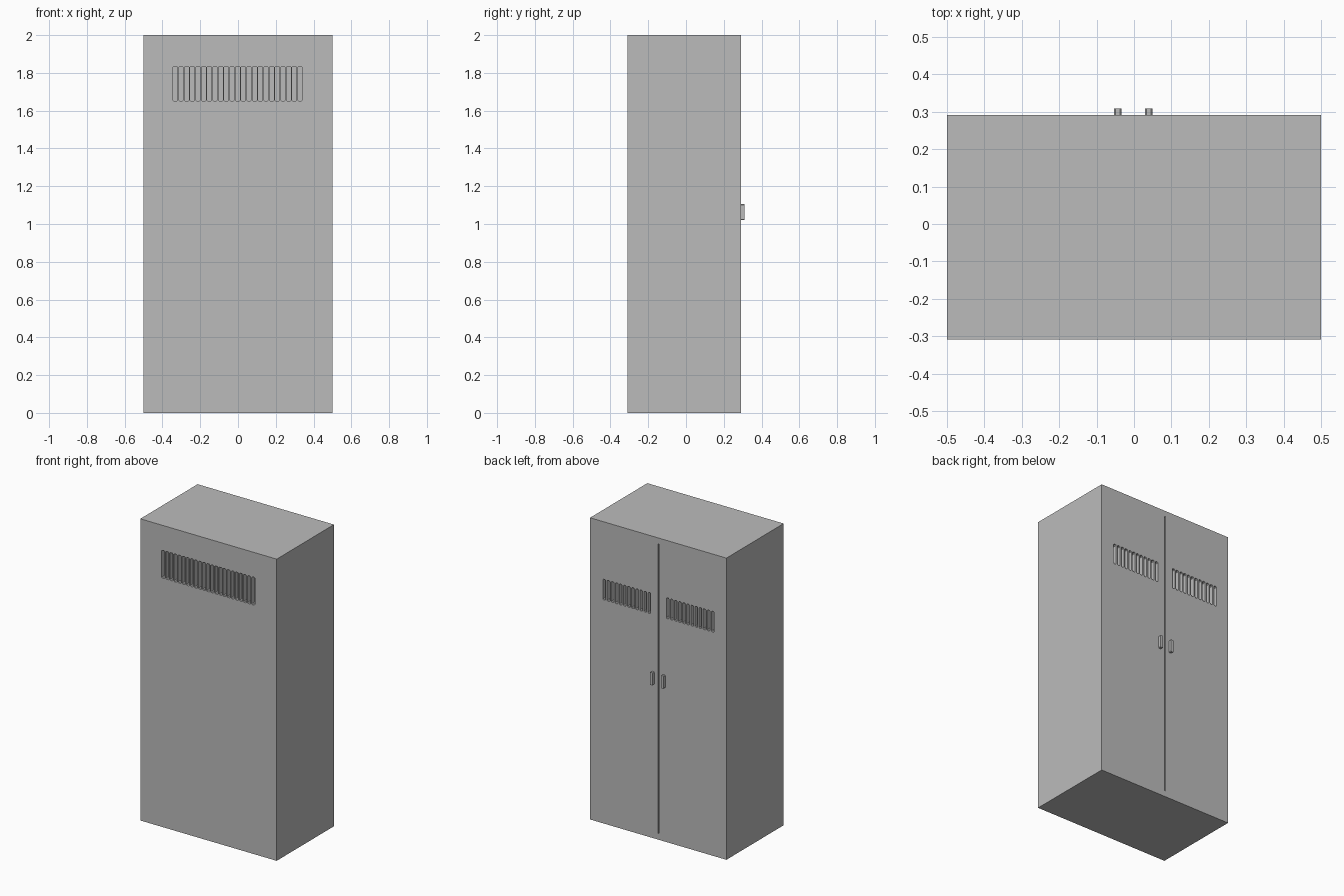
import bpy, bmesh

if "Cube" in bpy.data.objects:
    bpy.data.objects.remove(bpy.data.objects["Cube"])

Y_FRONT, Y_BACK = -0.309, 0.291
CX = -0.002  # centre line of doors and vents

grey = bpy.data.materials.new("grey metal")
grey.diffuse_color = (0.5, 0.5, 0.5, 1)
grey.use_nodes = True
grey.node_tree.nodes["Principled BSDF"].inputs["Base Color"].default_value = grey.diffuse_color


def new_object(name, bm):
    bmesh.ops.recalc_face_normals(bm, faces=bm.faces)
    mesh = bpy.data.meshes.new(name)
    bm.to_mesh(mesh)
    bm.free()
    mesh.materials.append(grey)
    ob = bpy.data.objects.new(name, mesh)
    bpy.context.collection.objects.link(ob)
    return ob


def add_slab(bm, x0, x1, y0, y1, z0, z1, c=0.0):
    """Box between two y planes; c clips its corners in the xz plane."""
    if c:
        outline = [(x0 + c, z0), (x1 - c, z0), (x1, z0 + c), (x1, z1 - c),
                   (x1 - c, z1), (x0 + c, z1), (x0, z1 - c), (x0, z0 + c)]
    else:
        outline = [(x0, z0), (x1, z0), (x1, z1), (x0, z1)]
    face = bm.faces.new([bm.verts.new((x, y0, z)) for x, z in outline])
    ext = bmesh.ops.extrude_face_region(bm, geom=[face])
    verts = [v for v in ext["geom"] if isinstance(v, bmesh.types.BMVert)]
    bmesh.ops.translate(bm, vec=(0, y1 - y0, 0), verts=verts)


def add_vent(bm, centre, count, pitch, width, y0, y1, z0, z1):
    """Row of narrow upright slots."""
    for i in range(count):
        x = centre + (i - (count - 1) / 2) * pitch
        add_slab(bm, x - width / 2, x + width / 2, y0, y1, z0, z1, 0.005)


# Cabinet body
bm = bmesh.new()
add_slab(bm, -0.5, 0.5, Y_FRONT, Y_BACK, 0, 2)
body = new_object("cabinet_body", bm)

# Cutter: front vent, a vent in each door, and the gap between the doors
bm = bmesh.new()
add_vent(bm, CX, 23, 0.03, 0.023, Y_FRONT - 0.05, Y_FRONT + 0.03, 1.65, 1.835)
for side in (-1, 1):
    add_vent(bm, CX + side * 0.232, 12, 0.03, 0.02,
             Y_BACK - 0.03, Y_BACK + 0.05, 1.482, 1.62)
add_slab(bm, CX - 0.004, CX + 0.004, Y_BACK - 0.03, Y_BACK + 0.05, 0.04, 1.96)
cutter = new_object("slot_cutter", bm)
cutter.hide_render = True
cutter.hide_viewport = True
cut = body.modifiers.new("slots", 'BOOLEAN')
cut.operation = 'DIFFERENCE'
cut.solver = 'EXACT'
cut.object = cutter

# Door handles
for side, label in ((-1, "left"), (1, "right")):
    bm = bmesh.new()
    x = CX + side * 0.041
    add_slab(bm, x - 0.01, x + 0.01, Y_BACK - 0.002, 0.309, 1.02, 1.105, 0.004)
    new_object("door_handle_" + label, bm)
